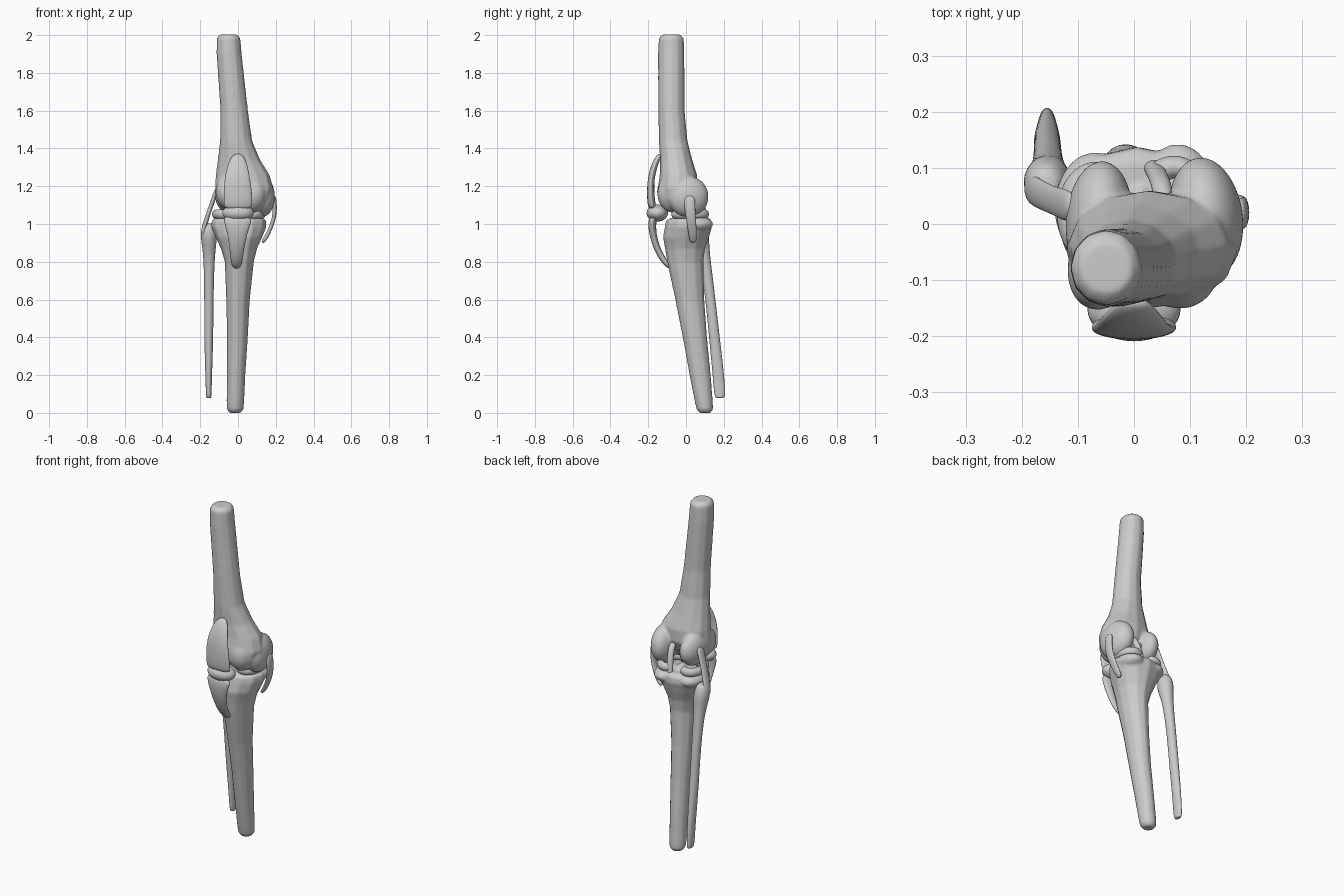
import bpy, bmesh
from math import sin, cos, pi, radians
from mathutils import Vector, Matrix

X, Y, Z = Vector((1, 0, 0)), Vector((0, 1, 0)), Vector((0, 0, 1))
N = 12
K = 1 / 0.955  # makes up for subdivision shrinkage


def add_sweep(bm, secs, side, level=False):
    """Skin oval sections (x, y, z, half width along side, half depth)."""
    pts = [Vector(s[:3]) for s in secs]
    rings = []
    for i, s in enumerate(secs):
        t = (pts[min(i + 1, len(pts) - 1)] - pts[max(i - 1, 0)]).normalized()
        if level:
            t = Z
        u = (side - t * side.dot(t)).normalized()
        v = t.cross(u)
        rings.append([bm.verts.new(pts[i] + K * (u * s[3] * cos(2 * pi * k / N) + v * s[4] * sin(2 * pi * k / N)))
                      for k in range(N)])
    for a, b in zip(rings, rings[1:]):
        for k in range(N):
            j = (k + 1) % N
            bm.faces.new((a[k], a[j], b[j], b[k]))
    bm.faces.new(rings[0][::-1])
    bm.faces.new(rings[-1])


def add_ball(bm, c, r, turn=0):
    m = Matrix.Translation(c) @ Matrix.Rotation(radians(turn), 4, 'Z') @ Matrix.Diagonal((*r, 1))
    bmesh.ops.create_uvsphere(bm, u_segments=32, v_segments=20, radius=1, matrix=m)


def finish(name, bm, fuse=0, subdiv=2):
    bmesh.ops.recalc_face_normals(bm, faces=bm.faces)
    for f in bm.faces:
        f.smooth = True
    me = bpy.data.meshes.new(name)
    bm.to_mesh(me)
    bm.free()
    ob = bpy.data.objects.new(name, me)
    bpy.context.collection.objects.link(ob)
    if subdiv:
        m = ob.modifiers.new("round", 'SUBSURF')
        m.levels = m.render_levels = subdiv
    if fuse:
        m = ob.modifiers.new("fuse", 'REMESH')
        m.mode = 'VOXEL'
        m.voxel_size = 0.007
        m.use_smooth_shade = True
        m = ob.modifiers.new("relax", 'SMOOTH')
        m.factor, m.iterations = 0.5, fuse
    return ob


def sweep(name, secs, side, level=False):
    bm = bmesh.new()
    add_sweep(bm, secs, side, level)
    return finish(name, bm)


# Femur: flaring shaft fused with two condyles and the front trochlea ridges
bm = bmesh.new()
add_sweep(bm, [(-.05, -.078, 2.003, .045, .045), (-.05, -.078, 1.985, .06, .064), (-.047, -.078, 1.9, .064, .067),
               (-.02, -.077, 1.6, .07, .067), (-.01, -.068, 1.44, .082, .073), (.005, -.052, 1.34, .108, .082),
               (.025, -.04, 1.26, .137, .095), (.032, -.045, 1.19, .148, .1), (.03, -.06, 1.13, .13, .085),
               (.03, -.065, 1.10, .09, .06)], X, True)
bmesh.ops.subdivide_edges(bm, edges=bm.edges[:], cuts=2, smooth=0, use_grid_fill=True)
add_ball(bm, (.128, .012, 1.145), (.066, .108, .108), 8)
add_ball(bm, (-.062, .005, 1.16), (.06, .108, .095), -4)
add_ball(bm, (.075, -.068, 1.16), (.075, .085, .1), 25)
add_ball(bm, (-.055, -.07, 1.17), (.062, .085, .09), -15)
finish("femur", bm, fuse=7, subdiv=0)

# Tibia: shaft sweeping backward, with plateau lobes and a central eminence
bm = bmesh.new()
add_sweep(bm, [(.005, .02, 1.035, .115, .09), (.005, .015, 1.02, .138, .115), (.005, .013, .985, .14, .12),
               (.005, .0, .93, .118, .117), (.005, -.005, .87, .092, .102), (.007, -.004, .8, .074, .092),
               (.0, .02, .6, .06, .074), (-.003, .047, .4, .053, .062), (-.01, .075, .2, .047, .054),
               (-.014, .094, .06, .045, .046), (-.015, .1, .018, .042, .042), (-.015, .102, .0, .028, .028)], X, True)
add_ball(bm, (.078, .04, 1.0), (.072, .103, .045))
add_ball(bm, (-.07, .03, 1.0), (.072, .098, .045))
add_ball(bm, (.01, .02, 1.03), (.028, .05, .03))
finish("tibia", bm, fuse=5, subdiv=0)

# Fibula: slim bone with a knobbly head
sweep("fibula", [(-.157, .07, 1.005, .018, .02), (-.157, .07, .985, .035, .04), (-.155, .074, .935, .044, .048),
                 (-.153, .085, .88, .036, .038), (-.153, .103, .8, .028, .028), (-.154, .13, .6, .024, .026),
                 (-.155, .15, .4, .024, .028), (-.155, .17, .22, .018, .03), (-.155, .178, .11, .015, .03),
                 (-.155, .18, .083, .014, .026), (-.155, .18, .078, .01, .016)], X, True)

# Patella
bm = bmesh.new()
add_ball(bm, (0, -.152, 1.058), (.083, .057, .045))
finish("patella", bm, subdiv=0)

# Front tendons above and below the patella
sweep("quadriceps_tendon", [(0, -.135, 1.37, .015, .008), (0, -.146, 1.355, .034, .014), (-.003, -.168, 1.31, .054, .017),
                            (-.004, -.186, 1.24, .067, .018), (0, -.188, 1.16, .075, .019),
                            (0, -.182, 1.1, .076, .022), (0, -.175, 1.08, .068, .016)], X)
sweep("patellar_tendon", [(0, -.17, 1.045, .074, .018), (-.003, -.18, 1.01, .072, .022), (-.004, -.177, .95, .052, .019),
                          (-.006, -.155, .87, .038, .017), (-.008, -.115, .8, .03, .016),
                          (-.008, -.088, .775, .022, .012), (-.008, -.08, .768, .01, .006)], X)

# Side ligaments
sweep("medial_ligament", [(.185, .018, 1.15, .02, .01), (.193, .018, 1.13, .03, .012), (.196, .022, 1.06, .027, .011),
                          (.183, .03, 1.0, .024, .01), (.15, .037, .93, .021, .011), (.128, .038, .9, .016, .01)], Y)
sweep("lateral_ligament", [(-.108, .03, 1.19, .018, .01), (-.118, .032, 1.165, .03, .012), (-.145, .042, 1.09, .024, .011),
                           (-.172, .055, 1.01, .027, .013), (-.186, .065, .955, .026, .012), (-.185, .066, .93, .015, .008)], Y)

# Crossing ligaments inside the notch
sweep("rear_cross_ligament", [(.055, .03, 1.18, .016, .014), (.05, .066, 1.15, .018, .016), (.043, .085, 1.1, .017, .015),
                              (.036, .098, 1.04, .018, .015), (.032, .105, 1.0, .016, .012)], X)
sweep("front_cross_ligament", [(-.005, .05, 1.16, .016, .014), (.005, .025, 1.1, .016, .014), (.02, -.03, 1.03, .016, .014)], X)

# Menisci: two C-shaped pads opening toward the middle
for name, s, cx, cy, rx, ry in (("medial_meniscus", 1, .072, .022, .055, .083), ("lateral_meniscus", -1, -.068, .018, .05, .076)):
    arc = [radians(a) for a in range(-135, 136, 30)]
    sweep(name, [(cx + s * rx * cos(a), cy + ry * sin(a), 1.052, .024, .022) for a in arc], Z)
